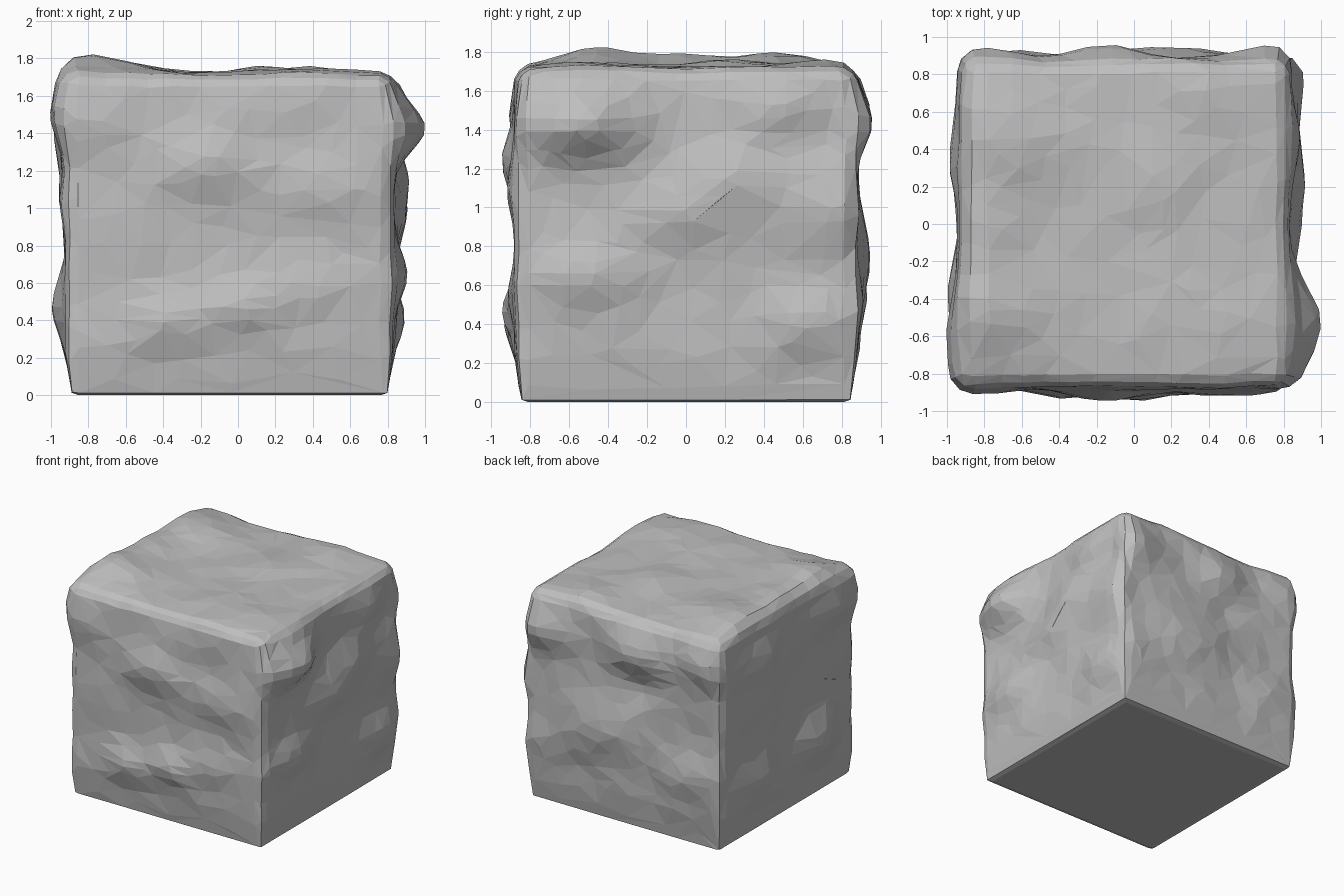
import bpy
import bmesh
from mathutils import Vector, noise

old = bpy.data.objects.get("Cube")
if old:
    bpy.data.objects.remove(old, do_unlink=True)

# Stone colour
stone = bpy.data.materials.new("stone grey")
stone.use_nodes = True
colour = (0.52, 0.52, 0.52, 1)
stone.diffuse_color = colour
stone.node_tree.nodes["Principled BSDF"].inputs["Base Color"].default_value = colour

# Block proportions
CENTRE = Vector((-0.045, 0, 0.86))
HALF = Vector((0.875, 0.875, 0.86))

# Swellings and hollows on each face: (across, up, radius, height)
FRONT = [(-0.15, 1.23, 0.16, 0.07), (0.4, 1.1, 0.18, 0.05), (-0.4, 0.39, 0.13, 0.06),
         (0, 0.46, 0.14, 0.06), (0.4, 0.58, 0.15, 0.04), (-0.8, 1.45, 0.16, 0.03)]
RIGHT = [(-0.55, 1.43, 0.17, 0.18), (0, 0.98, 0.17, 0.06), (0.25, 1.17, 0.16, 0.07),
         (-0.5, 0.65, 0.16, 0.07), (0.65, 0.42, 0.17, 0.06), (0.75, 1, 0.22, 0.07),
         (0.45, 1.5, 0.14, 0.06)]
BACK = [(0.15, 0.75, 0.25, 0.07), (0.7, 1.43, 0.16, 0.08), (-0.15, 1.45, 0.16, 0.08),
        (-0.8, 1.5, 0.16, 0.07), (-0.65, 0.55, 0.18, 0.05), (0.7, 0.5, 0.18, 0.04),
        (-0.2, 1.15, 0.1, -0.03)]
LEFT = [(-0.65, 1.5, 0.22, 0.08), (0.35, 1.4, 0.2, 0.07), (-0.35, 0.48, 0.18, 0.07),
        (0.4, 0.45, 0.18, 0.06), (0.35, 1.05, 0.16, 0.04), (-0.7, 1, 0.15, 0.03)]
TOP = [(-0.8, -0.45, 0.18, 0.09), (-0.8, 0.45, 0.18, 0.07), (-0.8, 0, 0.14, 0.05),
       (0.15, 0.22, 0.14, 0.04), (-0.5, 0.38, 0.12, 0.02), (0.4, 0.68, 0.14, 0.04),
       (0.35, -0.5, 0.18, 0.03)]


def face_bumps(axis, side, rows):
    """Place a face's bumps on its plane, each with the face's direction."""
    facing = Vector()
    facing[axis] = side
    for u, v, radius, height in rows:
        spot = Vector((u, v, v))
        if axis == 0:
            spot.y = u
        spot[axis] = CENTRE[axis] + side * HALF[axis]
        yield spot, facing, radius, height


bumps = []
for axis, side, rows in [(1, -1, FRONT), (0, 1, RIGHT), (1, 1, BACK), (0, -1, LEFT), (2, 1, TOP)]:
    bumps += face_bumps(axis, side, rows)


def swelling(point, normal):
    """Height of the rough surface above the plain block."""
    total = 0.015 * noise.noise(point * 3) + 0.008 * noise.noise(point * 7)
    for centre, facing, radius, height in bumps:
        d = point - centre
        spread = (d.x ** 2 + d.y ** 2) / (1.6 * radius) ** 2 + (d.z / radius) ** 2
        total += height * 2.718 ** -spread * max(0, normal.dot(facing))
    return total


def weather(unit):
    """Round off a point of the unit cube and push it out by the swelling."""
    radius = 0.07 + 0.03 * unit.z
    p = Vector(a * b for a, b in zip(unit, HALF))
    core = Vector(max(radius - h, min(h - radius, a)) for a, h in zip(p, HALF))
    normal = (p - core).normalized()
    point = CENTRE + core + normal * radius
    if normal.z < 0:
        normal.z = 0
    # The foot of the block tapers in
    fade = min(1, point.z / 0.25)
    return point + normal * (swelling(point, normal) * fade - 0.03 * (1 - fade))


# Rough stone block
bm = bmesh.new()
bmesh.ops.create_cube(bm, size=2)
bmesh.ops.subdivide_edges(bm, edges=bm.edges[:], cuts=25, use_grid_fill=True)
for v in bm.verts:
    v.co = weather(v.co)
bmesh.ops.recalc_face_normals(bm, faces=bm.faces[:])
mesh = bpy.data.meshes.new("stone_block")
bm.to_mesh(mesh)
bm.free()
mesh.materials.append(stone)
block = bpy.data.objects.new("stone_block", mesh)
bpy.context.collection.objects.link(block)

# Irregular chiselled facets
facets = block.modifiers.new("facets", "DECIMATE")
facets.ratio = 0.2
facets.use_collapse_triangulate = True
